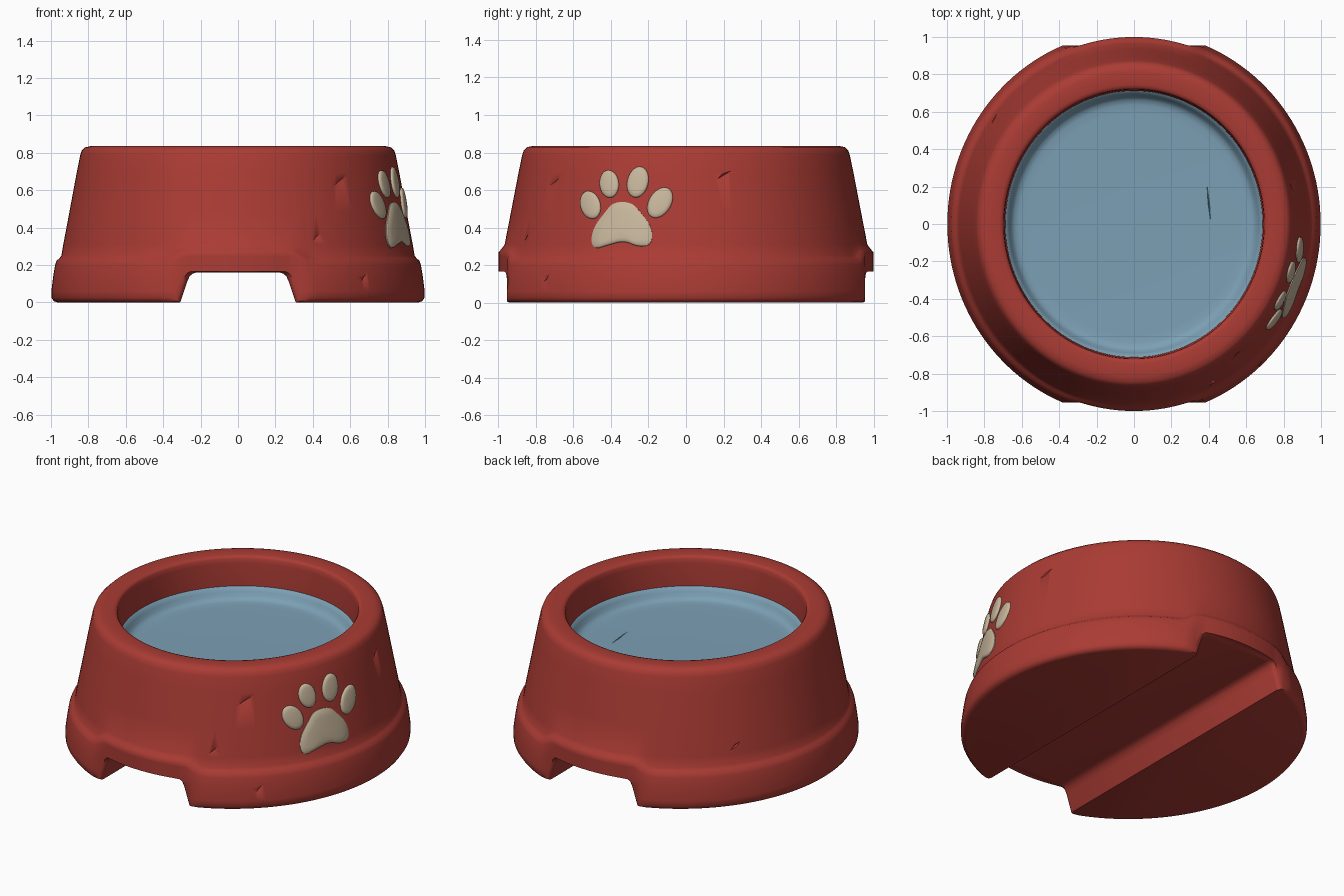
import bpy, bmesh, math
from mathutils import Matrix, Vector

cube = bpy.data.objects.get("Cube")
if cube:
    bpy.data.objects.remove(cube, do_unlink=True)


def material(name, color):
    m = bpy.data.materials.new(name)
    m.use_nodes = True
    m.diffuse_color = (*color, 1)
    m.node_tree.nodes["Principled BSDF"].inputs["Base Color"].default_value = (*color, 1)
    return m


RED = material("red plastic", (0.405, 0.044, 0.034))
BLUE = material("water blue", (0.20, 0.35, 0.46))
BONE = material("bone beige", (0.57, 0.465, 0.33))
SEGMENTS = 144
OVAL = 1.035


def make_object(name, bm, mat):
    bmesh.ops.recalc_face_normals(bm, faces=bm.faces)
    mesh = bpy.data.meshes.new(name)
    bm.to_mesh(mesh)
    bm.free()
    mesh.materials.append(mat)
    obj = bpy.data.objects.new(name, mesh)
    bpy.context.collection.objects.link(obj)
    return obj


def cut(obj, cutter):
    bpy.context.view_layer.objects.active = obj
    mod = obj.modifiers.new("cut", "BOOLEAN")
    mod.operation = "DIFFERENCE"
    mod.solver = "EXACT"
    mod.object = cutter
    bpy.ops.object.modifier_apply(modifier=mod.name)
    bpy.data.objects.remove(cutter, do_unlink=True)


def smooth(obj, degrees):
    bpy.ops.object.select_all(action="DESELECT")
    obj.select_set(True)
    bpy.context.view_layer.objects.active = obj
    bpy.ops.object.shade_smooth_by_angle(angle=math.radians(degrees))


def loft(bm, rings):
    count = len(rings[0])
    for low, high in zip(rings, rings[1:]):
        for i in range(count):
            j = (i + 1) % count
            bm.faces.new((low[i], low[j], high[j], high[i]))
    bm.faces.new(rings[0])
    bm.faces.new(rings[-1])


def lathe(name, profile, mat, place):
    bm = bmesh.new()
    angles = [2 * math.pi * i / SEGMENTS for i in range(SEGMENTS)]
    loft(bm, [[bm.verts.new(place(r, z, a)) for a in angles] for r, z in profile])
    return make_object(name, bm, mat)


def smoothstep(t):
    t = max(0, min(1, t))
    return t * t * (3 - 2 * t)


# Bowl shell: foot band, sloping wall, flat rim, steep inner wall
BAND = [(0.965, 0), (0.985, 0.006), (0.997, 0.025), (0.998, 0.06), (0.988, 0.14),
        (0.978, 0.2), (0.97, 0.222), (0.955, 0.236), (0.944, 0.25)]
WALL = [(0.934, 0.31), (0.902, 0.48), (0.863, 0.69), (0.844, 0.785), (0.835, 0.812),
        (0.817, 0.829), (0.785, 0.836), (0.72, 0.834), (0.704, 0.83),
        (0.697, 0.82), (0.694, 0.79), (0.688, 0.66), (0.685, 0.52)]


def shell_point(r, z, a):
    if z < 0.26:
        # The band climbs over the tunnel mouths and flattens there
        arch = smoothstep((0.4 - abs(r * math.cos(a))) / 0.11)
        r = min(r, 1 - 0.034 * arch)
        z += 0.045 * arch * smoothstep((z - 0.05) / 0.15)
    return r * math.cos(a), r * math.sin(a) * OVAL, z


bowl = lathe("bowl_shell", BAND + WALL, RED, shell_point)

# Tunnel between the two feet, flaring at both mouths
half = [(0.325, -0.03), (0.305, 0.01), (0.272, 0.11), (0.258, 0.14), (0.242, 0.154), (0.22, 0.16)]
outline = half + [(-x, z) for x, z in reversed(half)]
flare = [(0.93, 0), (0.945, 0.008), (0.958, 0.026), (0.975, 0.048), (1.2, 0.06)]
stations = [(-y, f) for y, f in reversed(flare)] + flare
bm = bmesh.new()
loft(bm, [[bm.verts.new((x + math.copysign(f, x), y, z + (0.12 * f if z > 0.1 else 0)))
           for x, z in outline] for y, f in stations])
cut(bowl, make_object("tunnel_cutter", bm, RED))


def wall_radius(z):
    points = BAND + WALL[:5]
    for (r0, z0), (r1, z1) in zip(points, points[1:]):
        if z0 <= z <= z1:
            return r0 + (r1 - r0) * (z - z0) / (z1 - z0)
    return points[-1][0]


# Worn nicks in the wall: angle, height, half length, half width, tilt
NICKS = [(-51, 0.65, 0.09, 0.012, 32), (-63, 0.35, 0.05, 0.013, 42), (-47, 0.13, 0.05, 0.013, 50),
         (13, 0.68, 0.06, 0.011, 30), (144, 0.36, 0.045, 0.01, 35)]
bm = bmesh.new()
for angle, z, length, width, tilt in NICKS:
    a, t = math.radians(angle), math.radians(tilt)
    normal = Vector((math.cos(a), math.sin(a), 0.18)).normalized()
    tangent = Vector((-math.sin(a), math.cos(a), 0))
    along = tangent * math.cos(t) + normal.cross(tangent) * math.sin(t)
    r = wall_radius(z) + 0.002
    spot = Vector((r * math.cos(a), r * math.sin(a) * OVAL, z))
    axes = Matrix((along, normal.cross(along), normal)).transposed().to_4x4()
    size = Matrix.Diagonal((length, width, 0.012, 1))
    bmesh.ops.create_uvsphere(bm, u_segments=4, v_segments=2, radius=1,
                              matrix=Matrix.Translation(spot) @ axes @ size)
cut(bowl, make_object("nick_cutter", bm, RED))
smooth(bowl, 48)

# Water: flat middle, curving up to the wall, with one scratch
water = lathe("water", [(0.67, 0.53), (0.69, 0.54), (0.69, 0.648), (0.679, 0.642), (0.667, 0.62),
                        (0.655, 0.597), (0.64, 0.582), (0.615, 0.576), (0.57, 0.574),
                        (0.03, 0.574)], BLUE,
              lambda r, z, a: (r * math.cos(a), r * math.sin(a) * OVAL, z))
bm = bmesh.new()
bmesh.ops.create_uvsphere(bm, u_segments=4, v_segments=2, radius=1,
                          matrix=Matrix.Translation((0.4, 0.11, 0.575))
                          @ Matrix.Rotation(0.1, 4, "Z") @ Matrix.Diagonal((0.005, 0.11, 0.008, 1)))
cut(water, make_object("scratch_cutter", bm, BLUE))
smooth(water, 35)


# Paw mark: domed pads wrapped on the +x wall
def paw_pad(name, points):
    cy = sum(p[0] for p in points) / len(points)
    cz = sum(p[1] for p in points) / len(points)
    bm = bmesh.new()

    def on_wall(y, z, out):
        r = wall_radius(z)
        x = r * math.sqrt(1 - (y / (r * OVAL)) ** 2)
        normal = Vector((x, y, 0.18)).normalized()
        return Vector((x, y, z)) + normal * out

    loft(bm, [[bm.verts.new(on_wall(cy + (y - cy) * scale, cz + (z - cz) * scale, out))
               for y, z in points]
              for scale, out in [(1, -0.012), (1, 0.006), (0.93, 0.012), (0.7, 0.015), (0.35, 0.017)]])
    smooth(make_object(name, bm, BONE), 50)


def rounded(points):
    for _ in range(2):
        finer = []
        for (y0, z0), (y1, z1) in zip(points, points[1:] + points[:1]):
            finer += [(0.75 * y0 + 0.25 * y1, 0.75 * z0 + 0.25 * z1),
                      (0.25 * y0 + 0.75 * y1, 0.25 * z0 + 0.75 * z1)]
        points = finer
    return points


paw_pad("paw_main_pad", rounded([
    (-0.505, 0.32), (-0.49, 0.4), (-0.43, 0.48), (-0.385, 0.535), (-0.29, 0.535), (-0.24, 0.48),
    (-0.18, 0.4), (-0.18, 0.31), (-0.25, 0.295), (-0.33, 0.33), (-0.42, 0.305), (-0.48, 0.285)]))

# Toes: centre y, centre z, half width, half height, lean
TOES = [(-0.508, 0.52, 0.052, 0.075, 15), (-0.408, 0.632, 0.05, 0.073, 4),
        (-0.256, 0.642, 0.055, 0.083, -14), (-0.138, 0.532, 0.058, 0.088, -32)]
for number, (cy, cz, w, h, lean) in enumerate(TOES, 1):
    c, s = math.cos(math.radians(lean)), math.sin(math.radians(lean))
    ring = []
    for i in range(28):
        a = 2 * math.pi * i / 28
        y, z = w * math.cos(a), h * math.sin(a)
        ring.append((cy + y * c - z * s, cz + y * s + z * c))
    paw_pad(f"paw_toe_{number}", ring)
